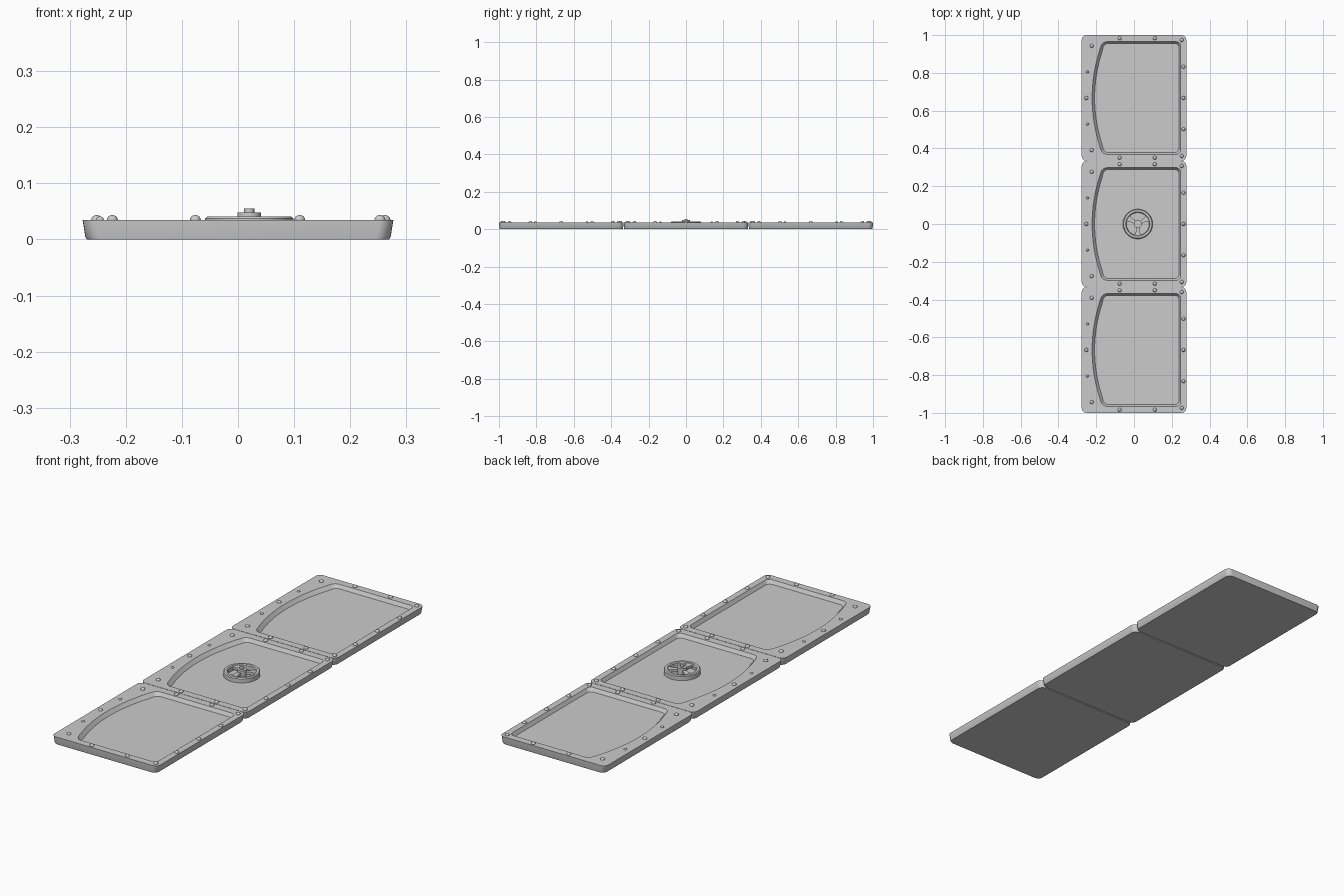
import bpy, bmesh, math
from mathutils import Vector, Matrix

cube = bpy.data.objects.get("Cube")
if cube:
    bpy.data.objects.remove(cube)

grey = bpy.data.materials.new("plain grey metal")
grey.use_nodes = True
grey.diffuse_color = (0.6, 0.6, 0.6, 1)
grey.node_tree.nodes["Principled BSDF"].inputs["Base Color"].default_value = (0.6, 0.6, 0.6, 1)

TOP, FLOOR, PITCH = 0.035, 0.018, 0.667
WHEEL = Vector((0.02, 0, 0))


def finish(bm, name, angle=35):
    bmesh.ops.recalc_face_normals(bm, faces=bm.faces)
    mesh = bpy.data.meshes.new(name)
    bm.to_mesh(mesh)
    bm.free()
    mesh.materials.append(grey)
    ob = bpy.data.objects.new(name, mesh)
    bpy.context.collection.objects.link(ob)
    bpy.ops.object.select_all(action='DESELECT')
    ob.select_set(True)
    bpy.context.view_layer.objects.active = ob
    bpy.ops.object.shade_smooth_by_angle(angle=math.radians(angle))
    return ob


def rounded(corners, steps=6):
    """Outline through (x, y, radius) corners, each softened by a curve."""
    out = []
    for i, (x, y, r) in enumerate(corners):
        p = Vector((x, y))
        if r == 0:
            out.append(p)
            continue
        a = p + (Vector(corners[i - 1][:2]) - p).normalized() * r
        b = p + (Vector(corners[(i + 1) % len(corners)][:2]) - p).normalized() * r
        for k in range(steps + 1):
            t = k / steps
            w = 0.83 * 2 * t * (1 - t)
            q = (a * (1 - t) ** 2 + p * w * 0.85 + b * t ** 2)
            out.append(q / ((1 - t) ** 2 + w * 0.85 + t ** 2))
    return out


def slab_outline(d):
    x, y, r = 0.277 - d, 0.3325 - d * 0.3, 0.025
    return rounded([(x, -y, r), (x, y, r), (-x, y, r), (-x, -y, r)])


def recess_outline(d):
    x, y, r = 0.247 - d, 0.298 - d, 0.022
    bow = [(-0.222 + d * 1.5 + 0.055 * t * t, y * t, 0)
           for t in (0.85 - 1.7 * k / 18 for k in range(19))]
    return rounded([(x, -y, r), (x, y, r), (-0.167 + d, y, r)] + bow + [(-0.167 + d, -y, r)])


def add_loop(bm, pts, z):
    vs = [bm.verts.new((p.x, p.y, z)) for p in pts]
    return vs


def walls(bm, a, b):
    for i in range(len(a)):
        j = (i + 1) % len(a)
        bm.faces.new((a[i], a[j], b[j], b[i]))


def tray(name, cy):
    bm = bmesh.new()
    base = add_loop(bm, slab_outline(0.008), 0)
    low = add_loop(bm, slab_outline(0.005), 0.004)
    edge = add_loop(bm, slab_outline(0), TOP)
    rim = add_loop(bm, recess_outline(0), TOP)
    floor = add_loop(bm, recess_outline(0.009), FLOOR)
    walls(bm, base, low)
    walls(bm, low, edge)
    walls(bm, rim, floor)
    bm.faces.new(base)
    bm.faces.new(floor)
    # flat border between the outer edge and the recess
    border = [bm.edges.get((v[i - 1], v[i])) for v in (edge, rim) for i in range(len(v))]
    bmesh.ops.triangle_fill(bm, edges=border, use_beauty=True, normal=(0, 0, 1))
    finish(bm, name).location.y = cy


def rivets(name, cy):
    spots = [(-0.252, 0, 0.010), (0.262, 0, 0.010)]
    for s in (-1, 1):
        spots += [(-0.224, s * 0.276, 0.010), (-0.246, s * 0.138, 0.007),
                  (-0.076, s * 0.316, 0.010), (0.11, s * 0.316, 0.010),
                  (0.253, s * 0.307, 0.010), (0.262, s * 0.165, 0.010)]
    bm = bmesh.new()
    for x, y, r in spots:
        m = Matrix.Translation((x, y, TOP)) @ Matrix.Diagonal((1, 1, 0.85, 1))
        bmesh.ops.create_uvsphere(bm, u_segments=14, v_segments=8, radius=r, matrix=m)
    finish(bm, name).location.y = cy


def lathe(name, profile, closed=False, n=48):
    """Turn a (radius, z) profile about the vertical axis."""
    bm = bmesh.new()
    rings = [[bm.verts.new((r * math.cos(k * math.tau / n), r * math.sin(k * math.tau / n), z))
              for k in range(n)] for r, z in profile]
    for a, b in zip(rings, rings[1:]):
        walls(bm, a, b)
    if closed:
        walls(bm, rings[-1], rings[0])
    else:
        bm.faces.new(rings[0])
        bm.faces.new(rings[-1])
    finish(bm, name).location = WHEEL


for label, k in (("front", -1), ("middle", 0), ("back", 1)):
    tray(label + "_panel", k * PITCH)
    rivets(label + "_rivets", k * PITCH)

# Handwheel: rim, hub and three flared spokes
lathe("wheel_rim", [(0.079, FLOOR - 0.002), (0.079, 0.037), (0.075, 0.041),
                    (0.064, 0.041), (0.060, 0.037), (0.060, FLOOR - 0.002)], closed=True)
lathe("wheel_hub", [(0.021, FLOOR - 0.002), (0.021, 0.048), (0.009, 0.048),
                    (0.009, 0.055), (0.003, 0.055)])
bm = bmesh.new()
for k in range(3):
    turn = Matrix.Rotation(math.radians(30 + 120 * k), 3, 'Z')
    plan = [(0.016, -0.008), (0.040, -0.010), (0.064, -0.020),
            (0.064, 0.020), (0.040, 0.010), (0.016, 0.008)]
    ends = [[bm.verts.new(turn @ Vector((x, y, z))) for x, y in plan] for z in (0.026, 0.038)]
    walls(bm, *ends)
    for loop in ends:
        bm.faces.new(loop)
finish(bm, "wheel_spokes").location = WHEEL
